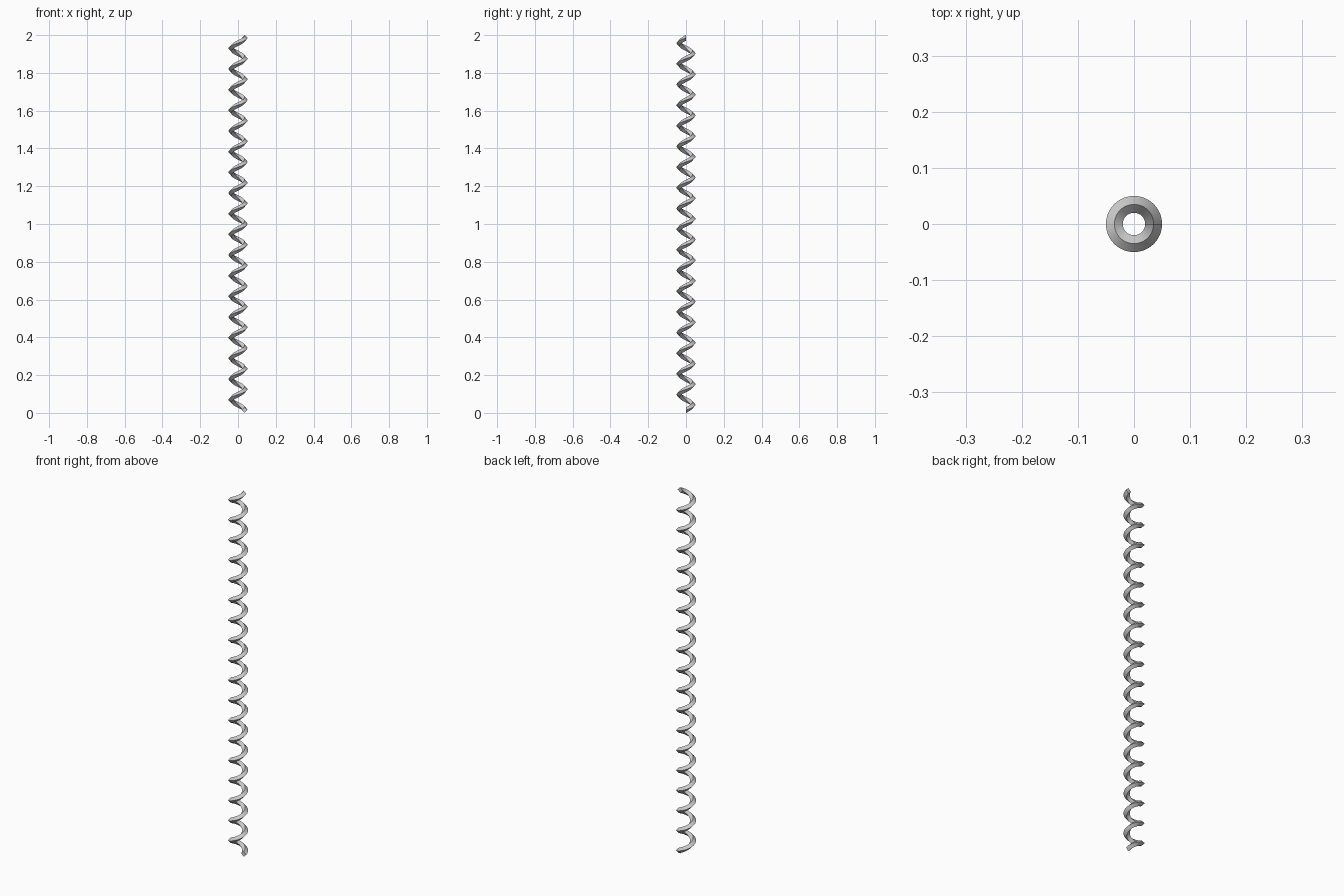
import bpy, bmesh, math

if "Cube" in bpy.data.objects:
    bpy.data.objects.remove(bpy.data.objects["Cube"])

R, r = 0.035, 0.015          # coil radius, half-diagonal of the square wire
TURNS, SEG = 18, 48
RISE = 2.0 - 2 * r

# diamond wire section (radius offset, height offset)
section = [(r, 0), (0, r), (-r, 0), (0, -r)]

# sweep the section up a right-handed helix starting at +x
bm = bmesh.new()
rings = []
steps = TURNS * SEG
for i in range(steps + 1):
    a = 2 * math.pi * i / SEG
    z = r + RISE * i / steps
    rings.append([bm.verts.new(((R + d) * math.cos(a), (R + d) * math.sin(a), z + h))
                  for d, h in section])
for lo, hi in zip(rings, rings[1:]):
    for k in range(4):
        n = (k + 1) % 4
        bm.faces.new((lo[k], lo[n], hi[n], hi[k]))

# end caps
bm.faces.new(rings[0])
bm.faces.new(rings[-1])
bmesh.ops.recalc_face_normals(bm, faces=bm.faces)

mesh = bpy.data.meshes.new("spiral_rod")
bm.to_mesh(mesh)
bm.free()
rod = bpy.data.objects.new("spiral_rod", mesh)
bpy.context.collection.objects.link(rod)

# smooth along the coil, sharp ridges
bpy.context.view_layer.objects.active = rod
rod.select_set(True)
bpy.ops.object.shade_smooth_by_angle(angle=math.radians(30))
